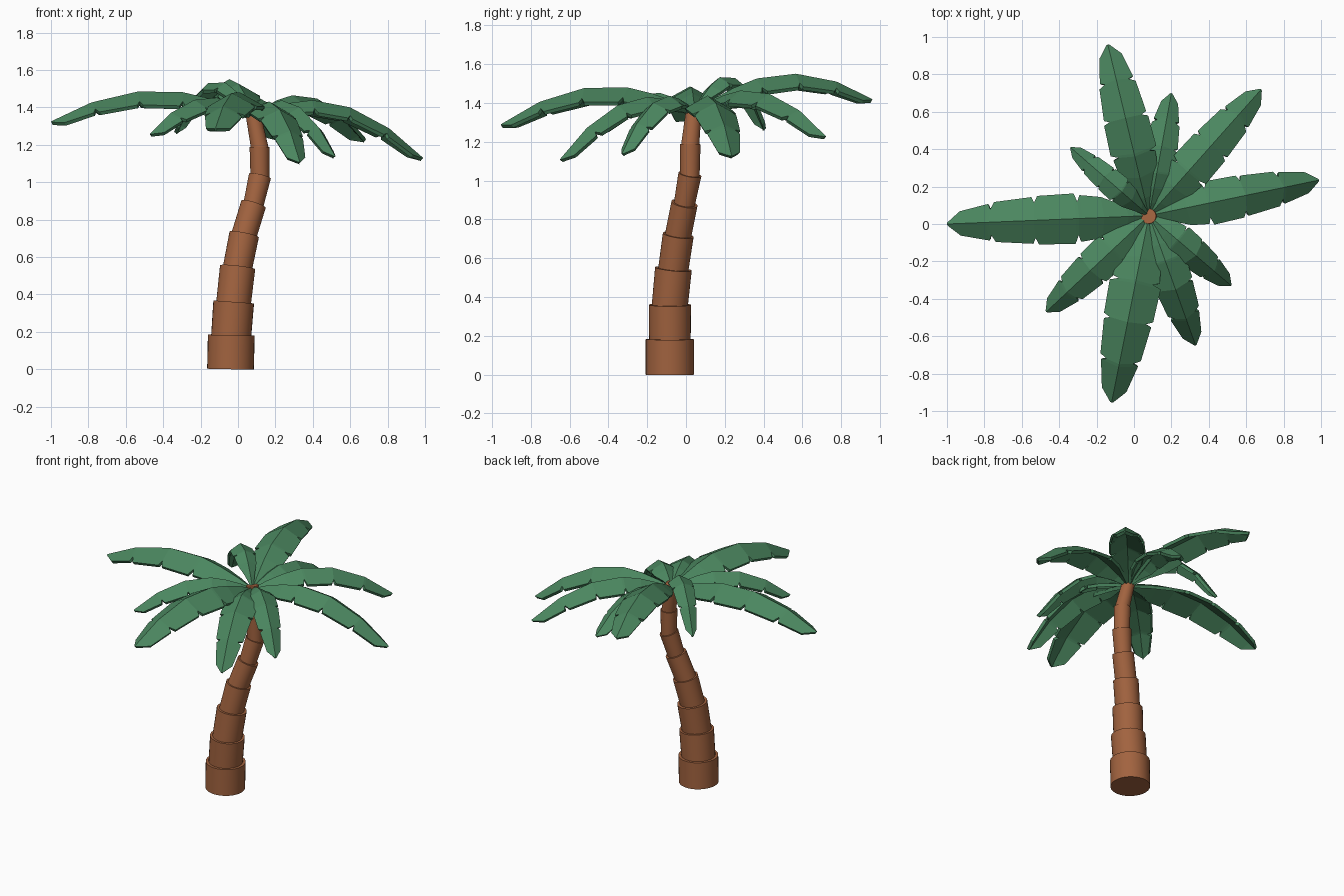
import bpy, bmesh
from mathutils import Vector

if "Cube" in bpy.data.objects:
    bpy.data.objects.remove(bpy.data.objects["Cube"])


def material(name, color):
    m = bpy.data.materials.new(name)
    m.diffuse_color = (*color, 1)
    m.use_nodes = True
    m.node_tree.nodes["Principled BSDF"].inputs["Base Color"].default_value = m.diffuse_color
    return m


BARK = material("bark", (0.36, 0.125, 0.05))
LEAF = material("leaf", (0.07, 0.24, 0.115))


def make_object(name, bm, mat):
    bmesh.ops.recalc_face_normals(bm, faces=bm.faces[:])
    mesh = bpy.data.meshes.new(name)
    bm.to_mesh(mesh)
    bm.free()
    ob = bpy.data.objects.new(name, mesh)
    bpy.context.collection.objects.link(ob)
    mesh.materials.append(mat)
    return ob


# Trunk: stacked, slightly flared rings following a bent centre line
PATH = [(-.04, -.083, 0), (-.036, -.083, .182), (-.023, -.083, .36),
        (-.002, -.065, .545), (.033, -.04, .72), (.083, -.008, .882),
        (.117, .02, 1.032), (.115, .022, 1.188), (.078, .042, 1.38)]
RADII = [(.125, .125), (.107, .109), (.093, .095), (.078, .08),
         (.068, .068), (.054, .06), (.05, .053), (.047, .04)]
for i, (r0, r1) in enumerate(RADII):
    a, b = Vector(PATH[i]), Vector(PATH[i + 1])
    if i:
        a = a - (b - a) * 0.08
    bm = bmesh.new()
    bmesh.ops.create_cone(bm, cap_ends=True, segments=32, radius1=r0,
                          radius2=r1, depth=(b - a).length)
    ob = make_object(f"trunk_ring_{i + 1}", bm, BARK)
    ob.location = (a + b) / 2
    ob.rotation_mode = 'QUATERNION'
    ob.rotation_quaternion = (b - a).to_track_quat('Z', 'Y')
    bpy.context.view_layer.objects.active = ob
    ob.select_set(True)
    bpy.ops.object.shade_smooth_by_angle()
    ob.select_set(False)

# Frond outline: (fraction along the rib, half width), with three notches
OUTLINE = [(0, .012), (.1, .055), (.22, .11), (.33, .125), (.345, .09),
           (.36, .135), (.555, .13), (.57, .095), (.585, .125), (.78, .107),
           (.795, .07), (.81, .098), (.95, .065), (1, .008)]
KINKS = [0, .16, .35, .57, .8, 1]
CROWN = Vector((.08, .045, 1.36))


def frond(name, tip, mid_z, width):
    tip = Vector(tip)
    c = 2 * (tip.z + CROWN.z - 2 * mid_z)
    b = tip.z - CROWN.z - c

    def arch(s):
        p = CROWN.lerp(tip, s)
        p.z = CROWN.z + b * s + c * s * s
        return p

    side = Vector((0, 0, 1)).cross(tip - CROWN).normalized()
    bm = bmesh.new()
    rows = []
    for s, w in OUTLINE:
        k = max(j for j in range(5) if KINKS[j] <= s)
        p0, p1 = arch(KINKS[k]), arch(KINKS[k + 1])
        p = p0.lerp(p1, (s - KINKS[k]) / (KINKS[k + 1] - KINKS[k]))
        t = (arch(min(s + .05, 1)) - arch(max(s - .05, 0))).normalized()
        down = side.cross(t).normalized()
        if down.z > 0:
            down.negate()
        w *= width
        rows.append([bm.verts.new(q) for q in
                     (p + side * w + down * w * .55, p,
                      p - side * w + down * w * .55)])
    for r, n in zip(rows, rows[1:]):
        for j in (0, 1):
            bm.faces.new((r[j], r[j + 1], n[j + 1], n[j]))
    ob = make_object(name, bm, LEAF)
    if ob.data.polygons[0].normal.z < 0:
        ob.data.flip_normals()
    mod = ob.modifiers.new("thickness", 'SOLIDIFY')
    mod.thickness = .02
    mod.offset = -1


# Crown: ten arching fronds (tip, rib height halfway, width factor)
FRONDS = [((.99, .235, 1.13), 1.42, .88), ((.68, .72, 1.23), 1.46, .85),
          ((.20, .70, 1.24), 1.44, .7), ((-.14, .96, 1.42), 1.55, .93),
          ((-.34, .41, 1.27), 1.54, .55), ((-1.0, 0, 1.325), 1.49, 1.0),
          ((-.47, -.47, 1.26), 1.45, .78), ((-.12, -.955, 1.29), 1.485, 1.03),
          ((.33, -.65, 1.11), 1.41, .82), ((.52, -.33, 1.14), 1.42, .68)]
for i, (tip, mid_z, width) in enumerate(FRONDS):
    frond(f"frond_{i + 1}", tip, mid_z, width)
